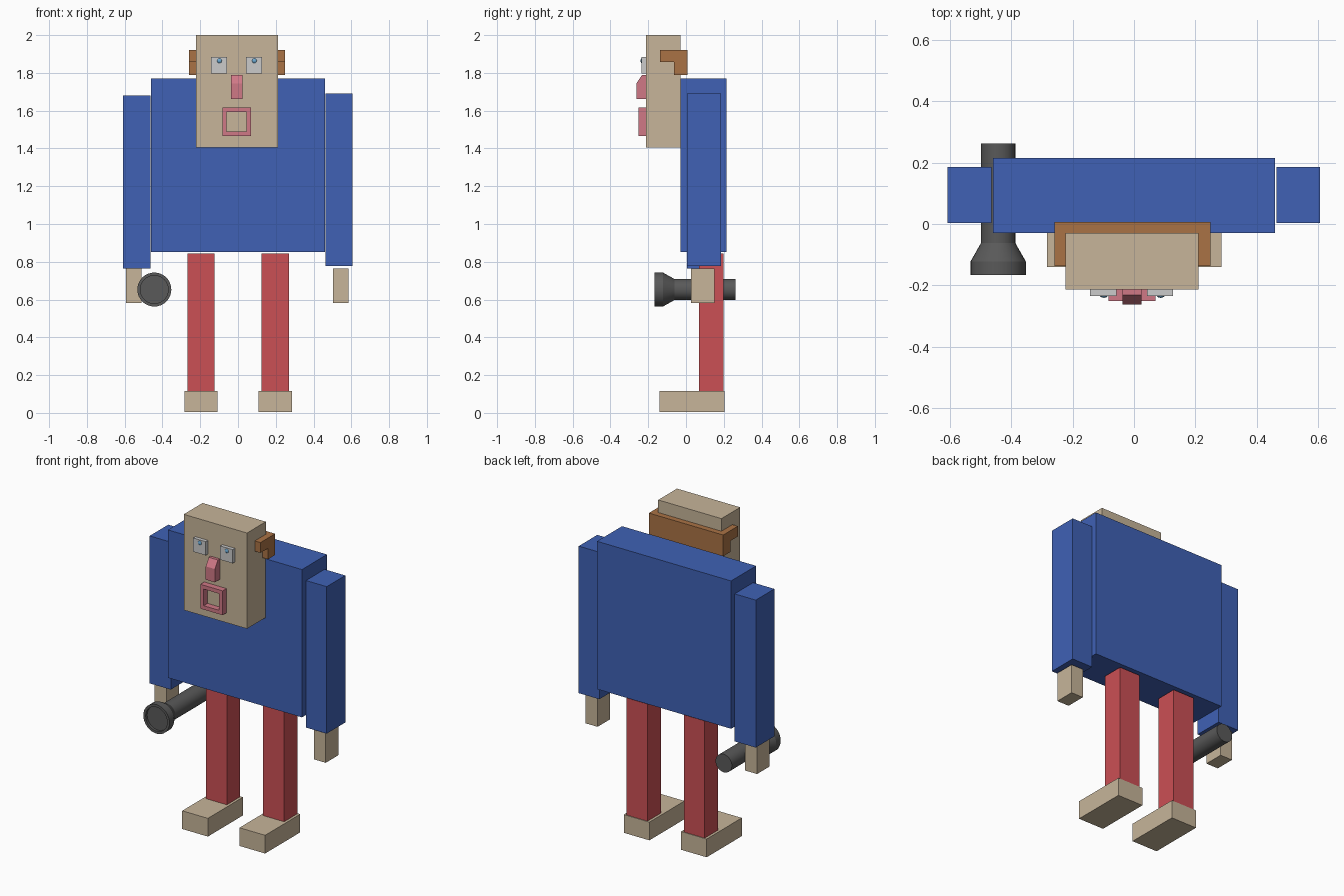
import bpy, bmesh, math
from mathutils import Matrix

if "Cube" in bpy.data.objects:
    bpy.data.objects.remove(bpy.data.objects["Cube"])


def mat(name, rgb):
    m = bpy.data.materials.new(name)
    m.diffuse_color = (*rgb, 1)
    m.use_nodes = True
    m.node_tree.nodes["Principled BSDF"].inputs["Base Color"].default_value = m.diffuse_color
    return m


SKIN = mat("skin", (0.57, 0.46, 0.32))
BLUE = mat("shirt_blue", (0.05, 0.12, 0.46))
RED = mat("trouser_red", (0.60, 0.08, 0.09))
BROWN = mat("hair_brown", (0.40, 0.17, 0.06))
PINK = mat("face_pink", (0.63, 0.19, 0.24))
IRIS = mat("iris_blue", (0.15, 0.40, 0.65))
DARK = mat("dark_grey", (0.10, 0.10, 0.10))


def finish(name, bm, m=None):
    bmesh.ops.recalc_face_normals(bm, faces=bm.faces)
    me = bpy.data.meshes.new(name)
    bm.to_mesh(me)
    bm.free()
    ob = bpy.data.objects.new(name, me)
    bpy.context.collection.objects.link(ob)
    if m:
        me.materials.append(m)
    return ob


def box(name, x, y, z, m=None):
    bm = bmesh.new()
    bmesh.ops.create_cube(bm, size=1)
    for v in bm.verts:
        v.co = [(a + b) / 2 + c * (b - a) for c, (a, b) in zip(v.co, (x, y, z))]
    return finish(name, bm, m)


def extrude_x(name, profile, x0, x1, m):
    """Extrude a side (y, z) profile across x."""
    bm = bmesh.new()
    f = bm.faces.new([bm.verts.new((x0, y, z)) for y, z in profile])
    r = bmesh.ops.extrude_face_region(bm, geom=[f])
    for v in r["geom"]:
        if isinstance(v, bmesh.types.BMVert):
            v.co.x = x1
    return finish(name, bm, m)


# Body and head
box("torso", (-0.46, 0.46), (-0.03, 0.215), (0.853, 1.77), BLUE)
box("head", (-0.223, 0.211), (-0.213, -0.029), (1.406, 2.0), SKIN)

# Arms and hands (slightly uneven left to right)
box("arm_a", (-0.609, -0.464), (0.004, 0.186), (0.765, 1.68), BLUE)
box("arm_b", (0.464, 0.606), (0.004, 0.186), (0.778, 1.69), BLUE)
box("hand_a", (-0.593, -0.51), (0.026, 0.15), (0.583, 0.765), SKIN)
box("hand_b", (0.502, 0.584), (0.026, 0.15), (0.583, 0.765), SKIN)

# Legs and feet
for side, c in (("a", -0.196), ("b", 0.197)):
    box("leg_" + side, (c - 0.072, c + 0.072), (0.068, 0.199), (0.117, 0.843), RED)
    box("foot_" + side, (c - 0.088, c + 0.088), (-0.141, 0.203), (0.004, 0.117), SKIN)

# Hair band wrapping the back of the head
extrude_x("hair", [(-0.137, 1.922), (0.007, 1.922), (0.007, 1.79),
                   (-0.063, 1.79), (-0.063, 1.858), (-0.137, 1.858)],
          -0.26, 0.25, BROWN)

# Eyes with small pupils
for side, c in (("a", -0.1), ("b", 0.085)):
    box("eye_" + side, (c - 0.043, c + 0.043), (-0.235, -0.21), (1.798, 1.883))
    bm = bmesh.new()
    bmesh.ops.create_uvsphere(bm, u_segments=16, v_segments=8, radius=0.013,
                              matrix=Matrix.Translation((c + 0.002, -0.233, 1.864))
                              @ Matrix.Diagonal((1, 0.6, 1, 1)))
    finish("pupil_" + side, bm, IRIS)

# Nose with a sloped bridge
extrude_x("nose", [(-0.21, 1.663), (-0.262, 1.663), (-0.262, 1.745),
                   (-0.232, 1.79), (-0.21, 1.79)], -0.038, 0.025, PINK)

# Mouth: square ring standing on the face
bm = bmesh.new()
rings = []
for x0, x1, z0, z1 in ((-0.083, 0.07, 1.467, 1.618), (-0.06, 0.046, 1.491, 1.594)):
    for y in (-0.251, -0.211):
        rings.append([bm.verts.new((x, y, z))
                      for x, z in ((x0, z0), (x1, z0), (x1, z1), (x0, z1))])
for a, b in ((0, 1), (1, 3), (3, 2), (2, 0)):
    for i in range(4):
        j = (i + 1) % 4
        bm.faces.new((rings[a][i], rings[a][j], rings[b][j], rings[b][i]))
finish("mouth", bm, PINK)

# Flashlight: lathed about a front-to-back axis, with a recessed lens
bm = bmesh.new()
N = 32
loops = []
for r, y in ((0.056, 0.263), (0.056, -0.062), (0.09, -0.122),
             (0.09, -0.167), (0.074, -0.167), (0.074, -0.152)):
    loops.append([bm.verts.new((-0.443 + r * math.cos(2 * math.pi * i / N), y,
                                0.653 + r * math.sin(2 * math.pi * i / N)))
                  for i in range(N)])
for a, b in zip(loops, loops[1:]):
    for i in range(N):
        j = (i + 1) % N
        bm.faces.new((a[i], a[j], b[j], b[i]))
bm.faces.new(loops[0])
bm.faces.new(loops[-1])
torch = finish("flashlight", bm, DARK)
bpy.context.view_layer.objects.active = torch
torch.select_set(True)
bpy.ops.object.shade_smooth_by_angle(angle=math.radians(25))
